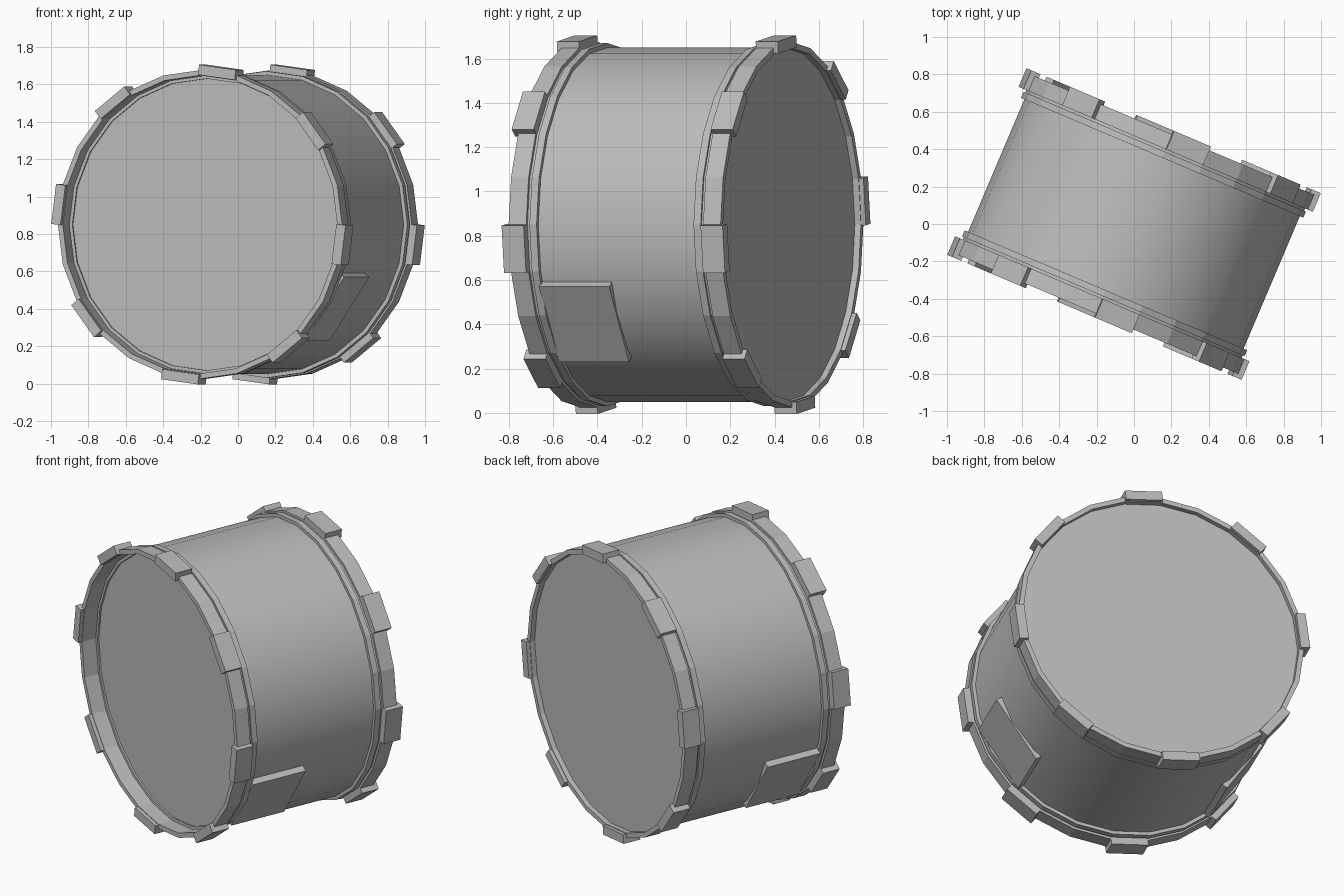
import bpy
import bmesh
from math import sin, cos, pi, radians
from mathutils import Matrix, Vector

cube = bpy.data.objects.get("Cube")
if cube:
    bpy.data.objects.remove(cube, do_unlink=True)

SIDES = 24
STEP = 2 * pi / SIDES
HOOP_R = 0.825
# Drum lies on its side, turned slightly about the vertical
PLACE = Matrix.Translation((0, 0, 0.85)) @ Matrix.Rotation(radians(-23), 4, 'Z')

grey = bpy.data.materials.new("plain grey")
grey.use_nodes = True
grey.diffuse_color = (0.5, 0.5, 0.5, 1)
grey.node_tree.nodes["Principled BSDF"].inputs["Base Color"].default_value = (0.5, 0.5, 0.5, 1)


def finish(name, bm, smooth=False):
    bmesh.ops.recalc_face_normals(bm, faces=bm.faces)
    bm.transform(PLACE)
    mesh = bpy.data.meshes.new(name)
    bm.to_mesh(mesh)
    bm.free()
    mesh.materials.append(grey)
    obj = bpy.data.objects.new(name, mesh)
    bpy.context.collection.objects.link(obj)
    if smooth:
        bpy.ops.object.select_all(action='DESELECT')
        obj.select_set(True)
        bpy.context.view_layer.objects.active = obj
        bpy.ops.object.shade_smooth_by_angle(angle=radians(30))
    return obj


def lathe(name, profile, smooth=False):
    """Spin a closed (radius, depth) profile around the drum axis."""
    bm = bmesh.new()
    rings = [[bm.verts.new((r * cos(i * STEP), d, r * sin(i * STEP)))
              for r, d in profile] for i in range(SIDES)]
    n = len(profile)
    for i in range(SIDES):
        a, b = rings[i], rings[(i + 1) % SIDES]
        for j in range(n):
            k = (j + 1) % n
            bm.faces.new((a[j], a[k], b[k], b[j]))
    return finish(name, bm, smooth)


def disc(name, radius, depth):
    bm = bmesh.new()
    bm.faces.new([bm.verts.new((radius * cos(i * STEP), depth, radius * sin(i * STEP)))
                  for i in range(SIDES)])
    return finish(name, bm)


def tangent_box(bm, angle, inner, outer, length, d0, d1):
    """Box lying flat against the drum wall at the given angle."""
    size = Matrix.Diagonal((outer - inner, d1 - d0, length, 1))
    spot = Matrix.Translation(Vector(((inner + outer) / 2, (d0 + d1) / 2, 0)))
    turn = Matrix.Rotation(-angle, 4, 'Y')
    bmesh.ops.create_cube(bm, size=1, matrix=turn @ spot @ size)


# Shell wall
lathe("shell", [(0.80, -0.43), (0.80, 0.43), (0.78, 0.43), (0.78, -0.43)], smooth=True)

# Drum heads: the front one sits deeper in its hoop
disc("front_head", 0.80, -0.42)
disc("back_head", 0.80, 0.49)

# Flange, groove, hoop and clamps at each end
for side, s in (("front", -1), ("back", 1)):
    lathe(side + "_flange", [(0.79, 0.385 * s), (0.82, 0.385 * s),
                             (0.82, 0.42 * s), (0.79, 0.42 * s)])
    lathe(side + "_hoop", [(0.797, 0.41 * s), (0.81, 0.41 * s), (0.81, 0.434 * s),
                           (HOOP_R, 0.434 * s), (HOOP_R, 0.52 * s), (0.797, 0.52 * s)])
    bm = bmesh.new()
    apothem = HOOP_R * cos(STEP / 2)
    for k in range(8):
        d0, d1 = sorted((0.434 * s, 0.542 * s))
        tangent_box(bm, k * pi / 4 - STEP / 2, apothem - 0.024, apothem + 0.03,
                    2 * HOOP_R * sin(STEP / 2), d0, d1)
    finish(side + "_clamps", bm)

# Flat bracket plates low on both sides
for side, angle in (("left", radians(-34)), ("right", radians(-146))):
    bm = bmesh.new()
    tangent_box(bm, angle, 0.76, 0.805, 0.41, -0.39, -0.045)
    finish(side + "_bracket", bm)
